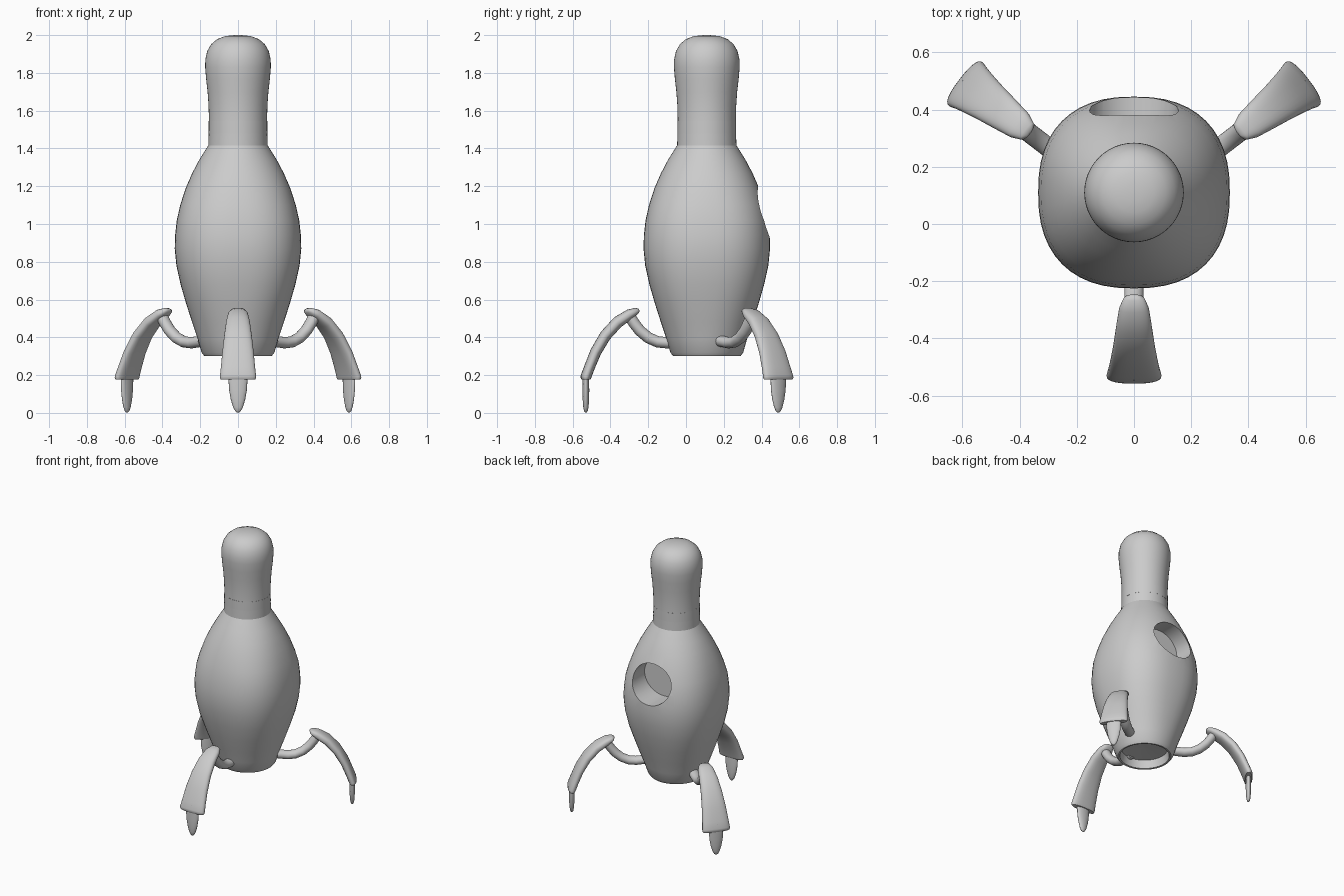
import bpy, bmesh, math
from mathutils import Vector, Matrix

if "Cube" in bpy.data.objects:
    bpy.data.objects.remove(bpy.data.objects["Cube"])


def loft(name, rings, matrix=Matrix(), angle=40):
    """Skin equal-length rings of points and cap both ends."""
    bm = bmesh.new()
    loops = [[bm.verts.new(p) for p in ring] for ring in rings]
    n = len(loops[0])
    for a, b in zip(loops, loops[1:]):
        for i in range(n):
            j = (i + 1) % n
            bm.faces.new((a[i], a[j], b[j], b[i]))
    bm.faces.new(loops[0])
    bm.faces.new(loops[-1])
    bmesh.ops.recalc_face_normals(bm, faces=bm.faces)
    mesh = bpy.data.meshes.new(name)
    bm.to_mesh(mesh)
    bm.free()
    obj = bpy.data.objects.new(name, mesh)
    bpy.context.collection.objects.link(obj)
    obj.matrix_world = matrix
    smooth(obj, angle)
    return obj


def activate(obj):
    bpy.ops.object.select_all(action='DESELECT')
    obj.select_set(True)
    bpy.context.view_layer.objects.active = obj


def smooth(obj, angle):
    activate(obj)
    bpy.ops.object.shade_smooth_by_angle(angle=math.radians(angle))


def ring(center, u, v, n=48, power=2.0):
    """Superellipse spanned by half-axes u and v."""
    pts = []
    for i in range(n):
        t = 2 * math.pi * i / n
        c, s = math.cos(t), math.sin(t)
        a = math.copysign(abs(c) ** (2 / power), c)
        b = math.copysign(abs(s) ** (2 / power), s)
        pts.append(Vector(center) + Vector(u) * a + Vector(v) * b)
    return pts


def round_ring(r, z, power=2.0):
    return ring((0, 0.11, z), (r, 0, 0), (0, r, 0), 48, power)


# Body: squarish belly with a recessed underside
body_profile = [
    (0.02, 0.37, 2), (0.155, 0.36, 2), (0.165, 0.302, 2), (0.178, 0.30, 2),
    (0.193, 0.32, 2), (0.213, 0.39, 2.1), (0.243, 0.48, 2.2), (0.275, 0.58, 2.3),
    (0.304, 0.68, 2.4), (0.326, 0.78, 2.4), (0.335, 0.87, 2.4), (0.333, 0.94, 2.4),
    (0.324, 1.02, 2.4), (0.306, 1.10, 2.3), (0.277, 1.19, 2.2), (0.242, 1.27, 2.1),
    (0.205, 1.34, 2), (0.155, 1.42, 2)]
body = loft("body", [round_ring(*p) for p in body_profile])

# Round porthole sunk into the back
cutter = loft("porthole_cutter", [
    ring((0, y, 1.065), (0.155, 0, 0), (0, 0, 0.14)) for y in (0.26, 0.60)])
cutter.hide_render = True
mod = body.modifiers.new("porthole", 'BOOLEAN')
mod.operation = 'DIFFERENCE'
mod.solver = 'EXACT'
mod.object = cutter
activate(body)
bpy.ops.object.modifier_apply(modifier=mod.name)
bpy.data.objects.remove(cutter)
smooth(body, 35)

# Neck with rounded head, and a flush band near its base
neck_profile = [
    (0.157, 1.415), (0.155, 1.48), (0.154, 1.56), (0.156, 1.63), (0.161, 1.70),
    (0.169, 1.77), (0.174, 1.83), (0.173, 1.87), (0.163, 1.915), (0.142, 1.952),
    (0.11, 1.979), (0.07, 1.994), (0.03, 1.999), (0.005, 2.0)]
loft("neck_and_head", [round_ring(*p) for p in neck_profile])
loft("neck_band", [round_ring(0.1555, 1.48), round_ring(0.155, 1.545)])

# Leg parts in a local frame: x points outward, y sideways
# shield sections: outer x, z, inner x, z, half width
shield_sections = [
    (0.252, 0.552, 0.246, 0.544, 0.015), (0.268, 0.556, 0.248, 0.53, 0.035),
    (0.31, 0.547, 0.28, 0.502, 0.052), (0.38, 0.506, 0.343, 0.455, 0.063),
    (0.45, 0.430, 0.403, 0.390, 0.073), (0.505, 0.335, 0.452, 0.308, 0.083),
    (0.54, 0.245, 0.485, 0.23, 0.091), (0.557, 0.20, 0.50, 0.19, 0.096),
    (0.558, 0.186, 0.502, 0.184, 0.096), (0.552, 0.176, 0.507, 0.176, 0.091)]
# foot sections: z, half thickness, half width
foot_sections = [
    (0.23, 0.016, 0.048), (0.17, 0.017, 0.050), (0.12, 0.018, 0.047),
    (0.07, 0.017, 0.038), (0.03, 0.014, 0.026), (0.01, 0.010, 0.015), (0.002, 0.004, 0.006)]
strut_path = [(0.03, 0.38), (0.10, 0.371), (0.15, 0.376), (0.20, 0.398),
              (0.245, 0.436), (0.275, 0.475), (0.30, 0.515)]


def make_leg(name, origin, degrees):
    m = Matrix.Translation((*origin, 0)) @ Matrix.Rotation(math.radians(degrees), 4, 'Z')
    loft(name + "_shield", [
        ring(((a + c) / 2, 0, (b + d) / 2), ((a - c) / 2, 0, (b - d) / 2), (0, w, 0), 28, 2.5)
        for a, b, c, d, w in shield_sections], m, 50)
    loft(name + "_foot", [
        ring((0.53, 0, z), (t, 0, 0), (0, w, 0), 20) for z, t, w in foot_sections], m, 60)
    # Strut: round tube swept along the path
    rings = []
    for i, (x, z) in enumerate(strut_path):
        p, q = strut_path[max(i - 1, 0)], strut_path[min(i + 1, len(strut_path) - 1)]
        t = Vector((q[0] - p[0], 0, q[1] - p[1])).normalized()
        rings.append(ring((x, 0, z), (-t.z * 0.03, 0, t.x * 0.03), (0, 0.034, 0), 20))
    loft(name + "_strut", rings, m)


make_leg("front_leg", (0, 0), -90)
for side, label, deg in ((1, "right", 37.5), (-1, "left", 142.5)):
    make_leg("back_%s_leg" % label, (0.167 * side, 0.166), deg)
